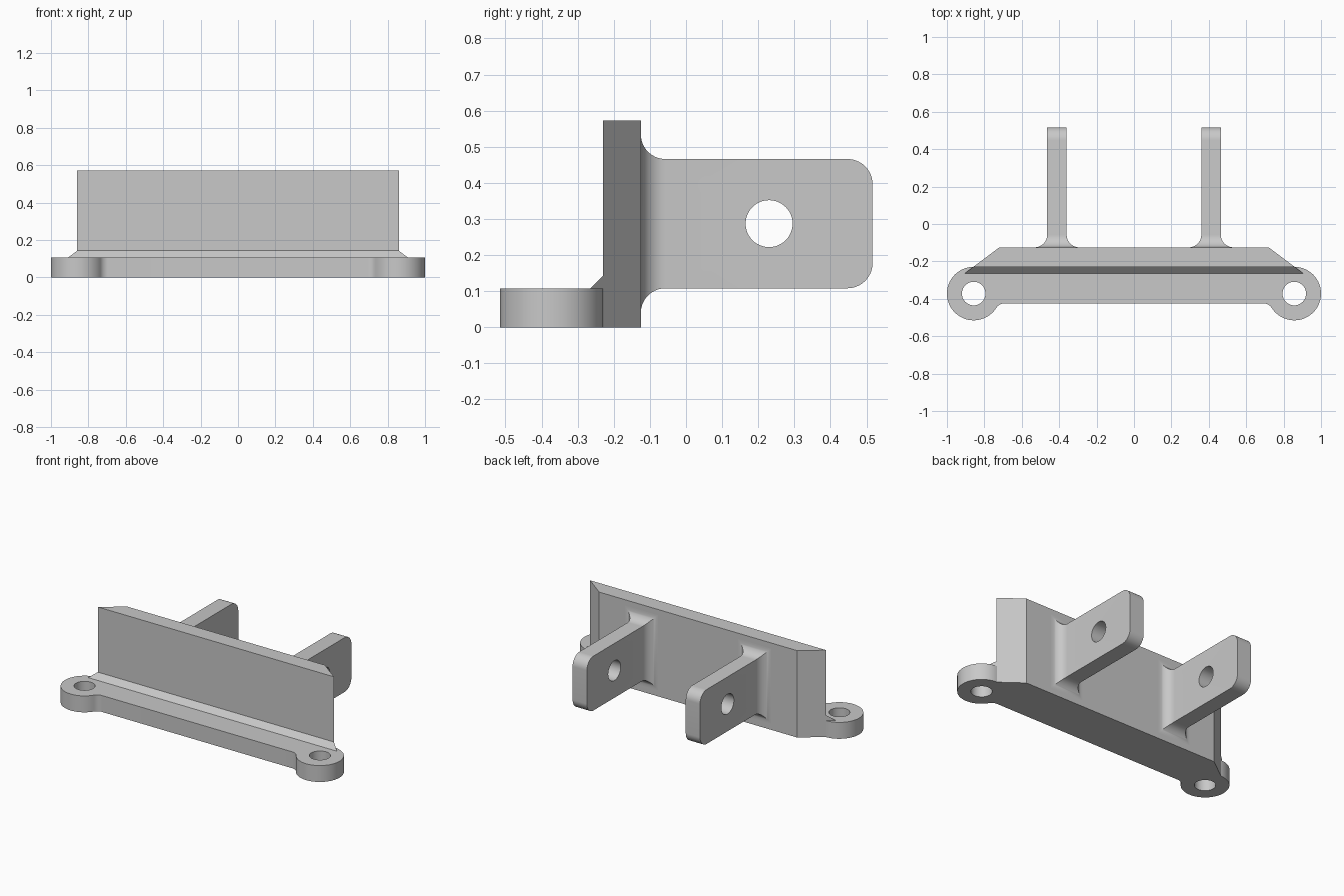
import bpy, bmesh
from math import sin, cos, pi, sqrt, atan2
from mathutils import Matrix

cube = bpy.data.objects.get("Cube")
if cube:
    bpy.data.objects.remove(cube, do_unlink=True)

grey = bpy.data.materials.new("light_grey")
grey.use_nodes = True
grey.diffuse_color = (0.58, 0.58, 0.58, 1)
grey.node_tree.nodes["Principled BSDF"].inputs["Base Color"].default_value = grey.diffuse_color


def loft(name, rings):
    """Solid skinned through closed rings of equal point count."""
    bm = bmesh.new()
    loops = [[bm.verts.new(p) for p in ring] for ring in rings]
    n = len(loops[0])
    for a, b in zip(loops, loops[1:]):
        for i in range(n):
            j = (i + 1) % n
            bm.faces.new((a[i], a[j], b[j], b[i]))
    bm.faces.new(loops[0][::-1])
    bm.faces.new(loops[-1])
    bmesh.ops.recalc_face_normals(bm, faces=bm.faces)
    return to_object(name, bm)


def to_object(name, bm):
    mesh = bpy.data.meshes.new(name)
    bm.to_mesh(mesh)
    bm.free()
    mesh.materials.append(grey)
    obj = bpy.data.objects.new(name, mesh)
    bpy.context.collection.objects.link(obj)
    return obj


def cylinder(name, centre, radius, axis):
    bm = bmesh.new()
    turn = Matrix.Rotation(pi / 2, 4, 'Y') if axis == 'X' else Matrix()
    bmesh.ops.create_cone(bm, cap_ends=True, segments=48, radius1=radius, radius2=radius,
                          depth=0.5, matrix=Matrix.Translation(centre) @ turn)
    return to_object(name, bm)


def combine(obj, tool, operation):
    bpy.ops.object.select_all(action='DESELECT')
    bpy.context.view_layer.objects.active = obj
    obj.select_set(True)
    mod = obj.modifiers.new(operation.lower(), 'BOOLEAN')
    mod.operation, mod.solver, mod.object = operation, 'EXACT', tool
    bpy.ops.object.modifier_apply(modifier=mod.name)
    bpy.data.objects.remove(tool, do_unlink=True)


def smooth(obj):
    bpy.ops.object.select_all(action='DESELECT')
    bpy.context.view_layer.objects.active = obj
    obj.select_set(True)
    bpy.ops.object.shade_smooth_by_angle(angle=pi / 6)


# Flange outline: straight bar blending into a round ear at each end
EAR_X, EAR_Y, EAR_R = 0.857, -0.372, 0.143
FRONT, BLEND = -0.425, 0.05
blend_y = FRONT - BLEND
blend_x = EAR_X - sqrt((EAR_R + BLEND) ** 2 - (EAR_Y - blend_y) ** 2)
meet = atan2(EAR_Y - blend_y, EAR_X - blend_x)
half = [(0.8, -0.2)]
for i in range(49):
    a = pi / 2 + (meet - pi - pi / 2) * i / 48
    half.append((EAR_X + EAR_R * cos(a), EAR_Y + EAR_R * sin(a)))
for i in range(1, 11):
    a = meet + (pi / 2 - meet) * i / 10
    half.append((blend_x + BLEND * cos(a), blend_y + BLEND * sin(a)))
outline = half + [(-x, y) for x, y in reversed(half)]
body = loft("flange_and_wall", [[(x, y, z) for x, y in outline] for z in (0, 0.108)])

# Upright wall with bevelled foot and slanted ends
section = [(-0.125, 0), (-0.125, 0.572), (-0.23, 0.572),
           (-0.23, 0.143), (-0.265, 0.108), (-0.265, 0)]
wall = loft("wall", [[(s * (0.86 - (y + 0.23) * 4 / 3), y, z) for y, z in section]
                     for s in (-1, 1)])
combine(body, wall, 'UNION')

# Bolt holes through the ears
for s in (-1, 1):
    combine(body, cylinder("bolt_cutter", (s * EAR_X, EAR_Y, 0), 0.063, 'Z'), 'DIFFERENCE')
smooth(body)

# Lugs: rectangular sections with a flared root and rounded far corners
ROOT, TIP, FLARE, ROUND, STEPS = -0.125, 0.517, 0.068, 0.07, 14
HALF_W, HALF_H, MID_Z = 0.052, 0.179, 0.287
stations = [(ROOT - 0.03, FLARE, FLARE)]
for i in range(STEPS + 1):
    a = pi / 2 * i / STEPS
    grow = FLARE * (1 - sin(a))
    stations.append((ROOT + FLARE * (1 - cos(a)), grow, grow))
for i in range(STEPS + 1):
    a = pi / 2 * i / STEPS
    stations.append((TIP - ROUND * (1 - sin(a)), 0, -ROUND * (1 - cos(a))))
for name, x in (("right_lug", -0.412), ("left_lug", 0.412)):
    rings = [[(x + sx * (HALF_W + dw), y, MID_Z + sz * (HALF_H + dh))
              for sx, sz in ((-1, -1), (1, -1), (1, 1), (-1, 1))]
             for y, dw, dh in stations]
    lug = loft(name, rings)
    combine(lug, cylinder("pin_cutter", (x, 0.23, MID_Z), 0.065, 'X'), 'DIFFERENCE')
    smooth(lug)
